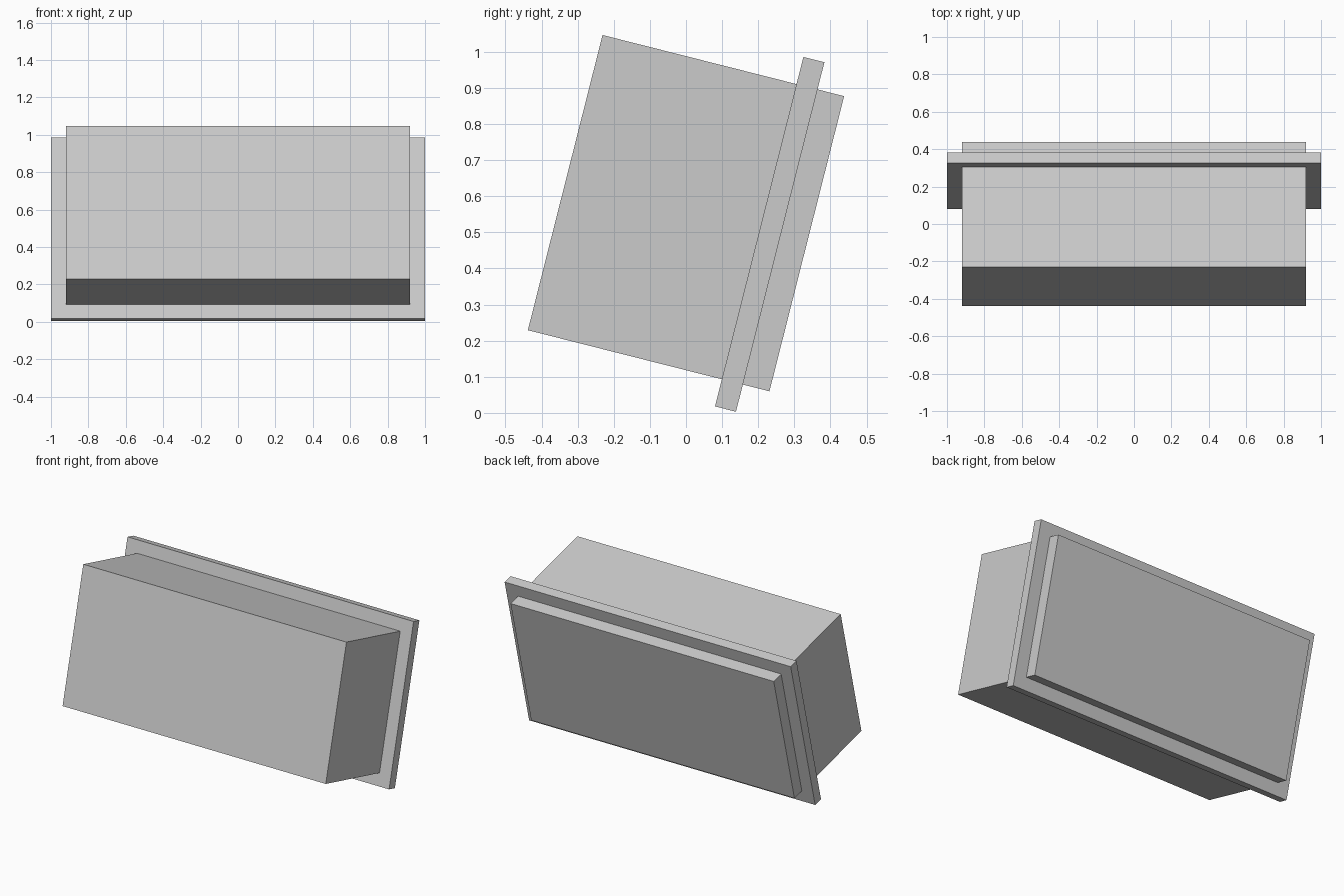
import bpy
from math import radians
from mathutils import Matrix, Vector

cube = bpy.data.objects.get("Cube")
if cube:
    bpy.data.objects.remove(cube, do_unlink=True)

# Single plain grey finish
grey = bpy.data.materials.new("light_grey")
grey.use_nodes = True
colour = (0.6, 0.6, 0.6, 1)
grey.diffuse_color = colour
grey.node_tree.nodes["Principled BSDF"].inputs["Base Color"].default_value = colour

# The whole unit leans back about the x axis
lean = Matrix.Rotation(radians(-14.2), 4, 'X')
centre = Vector((0, 0, 0.553))


def slab(name, size, depth_offset=0):
    """Box in the leaning frame, shifted along its depth."""
    bpy.ops.mesh.primitive_cube_add(size=1)
    obj = bpy.context.object
    obj.name = name
    obj.data.transform(Matrix.Diagonal((*size, 1)))
    obj.matrix_world = (Matrix.Translation(centre) @ lean
                        @ Matrix.Translation((0, depth_offset, 0)))
    obj.data.materials.append(grey)


# Deep housing, passing through a wider mounting flange near the back
slab("housing", (1.84, 0.69, 0.843))
slab("mounting_flange", (2.0, 0.06, 0.998), 0.239)
